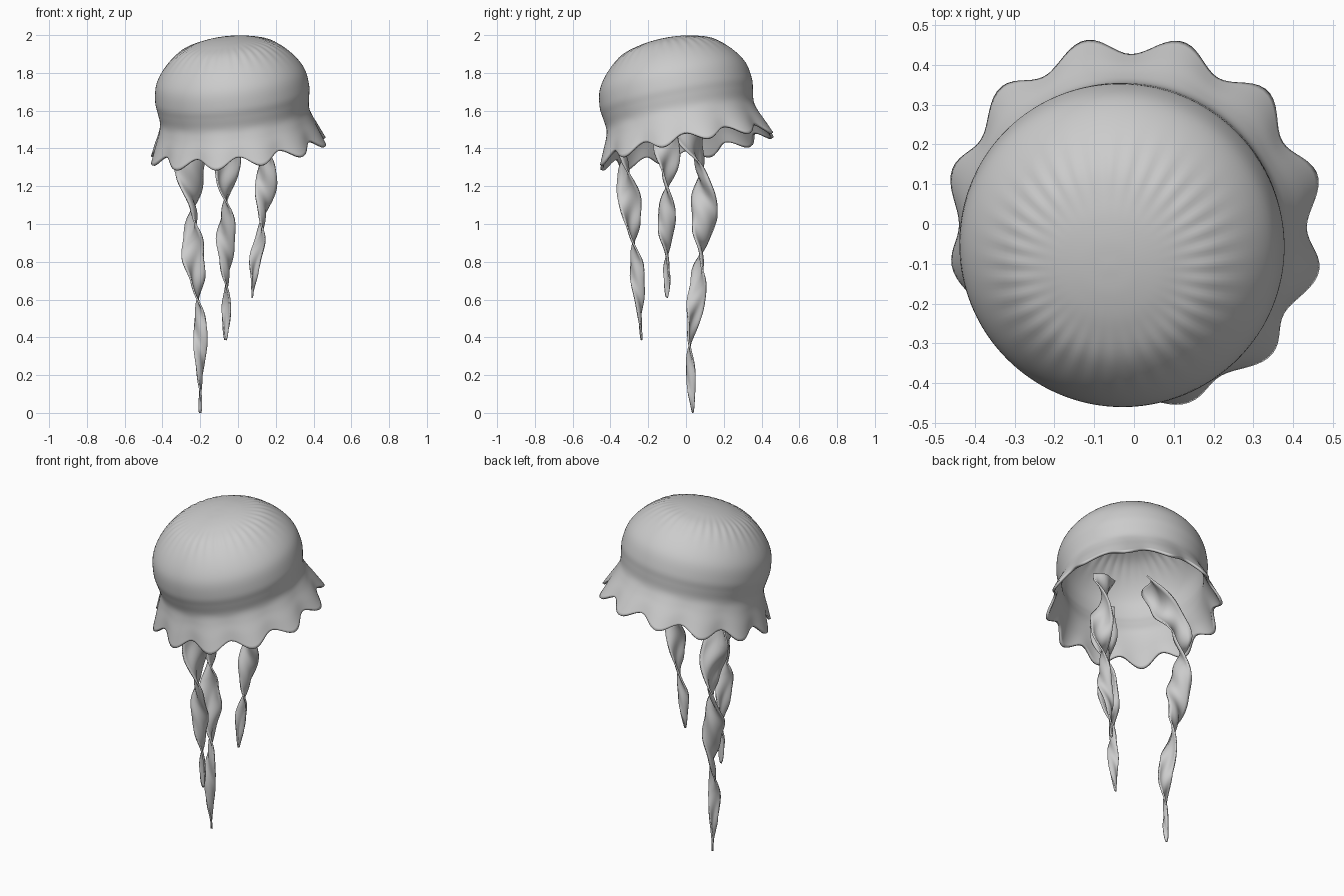
import bpy, bmesh, math
from mathutils import Vector

cube = bpy.data.objects.get("Cube")
if cube:
    bpy.data.objects.remove(cube, do_unlink=True)

mat = bpy.data.materials.new("soft_grey")
mat.use_nodes = True
GREY = (0.6, 0.6, 0.6, 1)
mat.diffuse_color = GREY
mat.node_tree.nodes["Principled BSDF"].inputs["Base Color"].default_value = GREY


def spline(points, steps):
    """Smooth curve through the points."""
    pts = [Vector(p) for p in points]
    pts = [2 * pts[0] - pts[1]] + pts + [2 * pts[-1] - pts[-2]]
    out = []
    for a, b, c, d in zip(pts, pts[1:], pts[2:], pts[3:]):
        for i in range(steps):
            t = i / steps
            out.append(0.5 * (2 * b + (c - a) * t + (2 * a - 5 * b + 4 * c - d) * t**2
                              + (3 * b - a - 3 * c + d) * t**3))
    return out + [pts[-2]]


def grid_object(name, rows, closed, thickness, offset):
    """Skin rows of points, then give the sheet thickness."""
    bm = bmesh.new()
    grid = [[bm.verts.new(p) for p in row] for row in rows]
    for lo, hi in zip(grid, grid[1:]):
        n = len(lo)
        for i in range(n if closed else n - 1):
            j = (i + 1) % n
            bm.faces.new((lo[i], lo[j], hi[j], hi[i]))
    if closed:
        bm.faces.new(grid[-1])
    bmesh.ops.recalc_face_normals(bm, faces=bm.faces)
    mesh = bpy.data.meshes.new(name)
    bm.to_mesh(mesh)
    bm.free()
    mesh.materials.append(mat)
    obj = bpy.data.objects.new(name, mesh)
    bpy.context.collection.objects.link(obj)
    solid = obj.modifiers.new("thickness", "SOLIDIFY")
    solid.thickness, solid.offset = thickness, offset
    bpy.ops.object.select_all(action="DESELECT")
    obj.select_set(True)
    bpy.context.view_layer.objects.active = obj
    bpy.ops.object.shade_smooth_by_angle(angle=math.radians(50))
    return obj


# Bell: lathe profile (radius, height) with a scalloped skirt and faint crown pleats
PROFILE = [(0.46, 0), (0.436, 0.06), (0.41, 0.12), (0.397, 0.17), (0.404, 0.23),
           (0.41, 0.29), (0.393, 0.38), (0.335, 0.465), (0.25, 0.535),
           (0.16, 0.567), (0.08, 0.581), (0.01, 0.585)]
SEGMENTS = 180
rows = []
for r, h in spline(PROFILE, 5):
    skirt = max(0, 1 - h / 0.17) ** 1.3
    pleat = math.exp(-((r - 0.26) / 0.06) ** 2) if h > 0.4 else 0
    row = []
    for i in range(SEGMENTS):
        a = math.tau * i / SEGMENTS
        lobe = math.cos(12 * (a - math.radians(15)))
        rr = r + 0.02 * lobe * skirt
        hh = h - 0.026 * lobe * skirt + 0.0018 * pleat * math.cos(36 * a)
        row.append((rr * math.cos(a), rr * math.sin(a), hh))
    rows.append(row)
bell = grid_object("bell", rows, True, 0.014, -1)
bell.location = (0, 0, 1.41)
bell.rotation_mode = "QUATERNION"
bell.rotation_quaternion = Vector((0, 0, 1)).rotation_difference(Vector((-0.11, -0.19, 1)))


# Tentacles: twisted ribbons tapering to a point
def tentacle(name, path, width, flat_z, half_turn):
    """The ribbon faces front at flat_z and turns half round every half_turn."""
    points = spline(path, 16)
    tip, top = points[-1].z, path[1][2]
    rows = []
    for p in points:
        t = min(1, max(0, (p.z - tip) / (top - tip)))
        w = 0.008 + width * t ** 0.65
        a = -math.pi * (p.z - flat_z) / half_turn
        side = Vector((math.cos(a), math.sin(a), 0))
        face = Vector((-side.y, side.x, 0))
        row = []
        for k in range(9):
            u = k / 4 - 1
            ripple = 0.07 * w * math.sin(3 * u + 23 * p.z) + 0.1 * w * (u * u - 0.4)
            edge = 1 + 0.06 * math.sin(31 * p.z + 2 * u)
            row.append(p + side * (u * w / 2 * edge) + face * ripple)
        rows.append(row)
    return grid_object(name, rows, False, 0.009, 0)


tentacle("long_tentacle",
         [(-0.13, -0.04, 1.62), (-0.2, 0.01, 1.48), (-0.255, 0.07, 1.3), (-0.235, 0.1, 1.08),
          (-0.24, 0.08, 0.85), (-0.215, 0.06, 0.63), (-0.2, 0.02, 0.36), (-0.2, 0.035, 0)],
         0.16, 0.36, 0.47)
tentacle("front_tentacle",
         [(-0.06, -0.33, 1.55), (-0.06, -0.33, 1.4), (-0.065, -0.31, 1.2), (-0.065, -0.28, 0.92),
          (-0.06, -0.255, 0.68), (-0.065, -0.235, 0.385)],
         0.14, 0.9, 0.43)
tentacle("short_tentacle",
         [(0.12, -0.1, 1.6), (0.14, -0.1, 1.42), (0.145, -0.1, 1.2), (0.125, -0.105, 0.97),
          (0.09, -0.1, 0.8), (0.075, -0.1, 0.61)],
         0.13, 1.2, 0.38)
